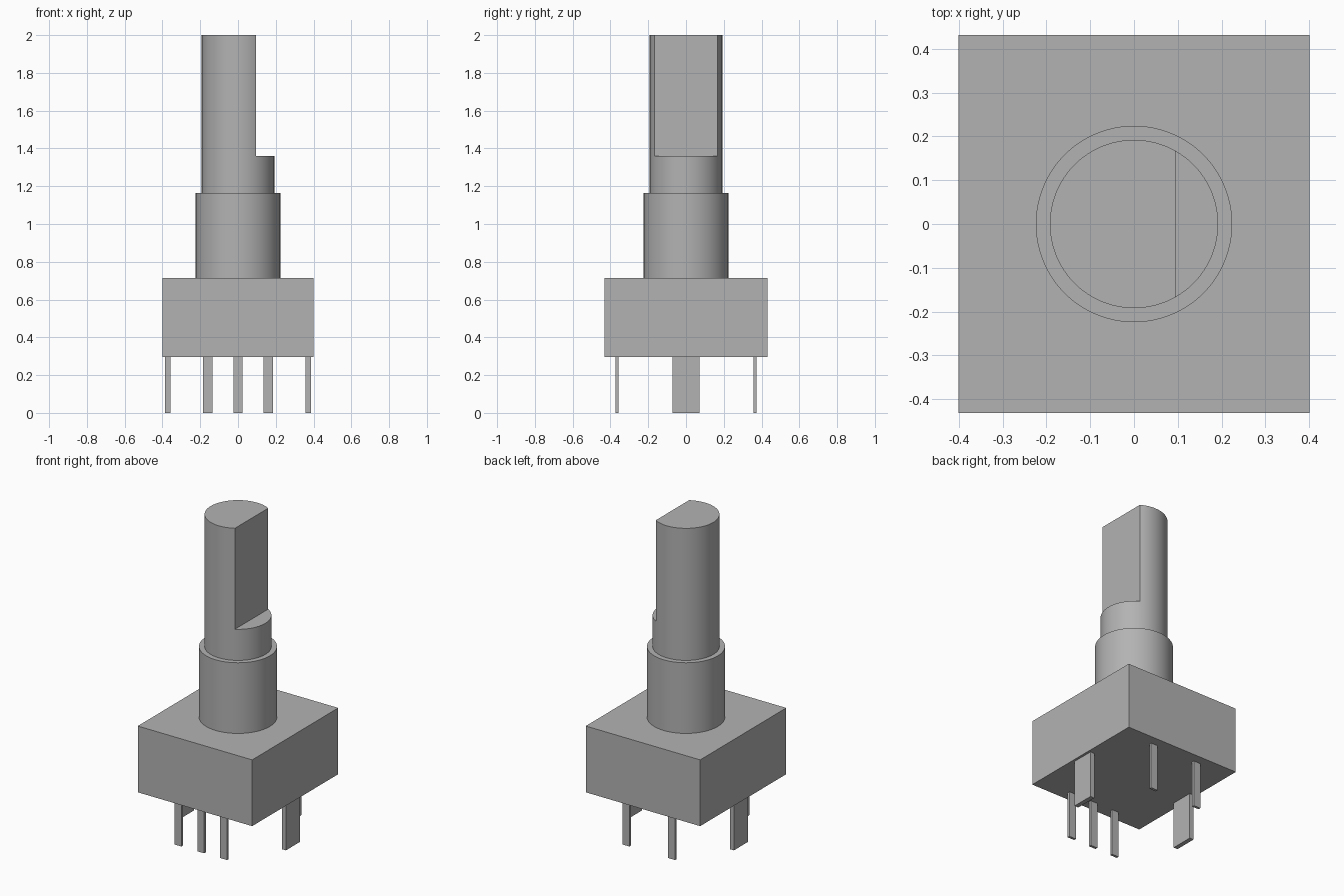
import bpy
import bmesh
import math
from mathutils import Matrix

old = bpy.data.objects.get("Cube")
if old:
    bpy.data.objects.remove(old, do_unlink=True)

grey = bpy.data.materials.new("plain grey")
grey.use_nodes = True
colour = (0.45, 0.45, 0.45, 1)
grey.diffuse_color = colour
grey.node_tree.nodes["Principled BSDF"].inputs["Base Color"].default_value = colour


def finish(name, bm):
    mesh = bpy.data.meshes.new(name)
    bm.to_mesh(mesh)
    bm.free()
    mesh.materials.append(grey)
    obj = bpy.data.objects.new(name, mesh)
    bpy.context.collection.objects.link(obj)
    return obj


def box(name, x, y, size_x, size_y, z0, z1):
    bm = bmesh.new()
    place = Matrix.Translation((x, y, (z0 + z1) / 2)) @ Matrix.Diagonal((size_x, size_y, z1 - z0, 1))
    bmesh.ops.create_cube(bm, size=1, matrix=place)
    return finish(name, bm)


def cylinder(name, radius, z0, z1):
    bm = bmesh.new()
    bmesh.ops.create_cone(bm, cap_ends=True, segments=96, radius1=radius, radius2=radius,
                          depth=z1 - z0, matrix=Matrix.Translation((0, 0, (z0 + z1) / 2)))
    return finish(name, bm)


def smooth(obj):
    bpy.ops.object.select_all(action='DESELECT')
    obj.select_set(True)
    bpy.context.view_layer.objects.active = obj
    bpy.ops.object.shade_smooth_by_angle(angle=math.radians(30))


BODY_BOTTOM, BODY_TOP = 0.295, 0.715
BUSHING_TOP, FLAT_BOTTOM, FLAT_X = 1.163, 1.36, 0.095

# Housing and threaded-style collar
box("housing", 0, 0, 0.802, 0.862, BODY_BOTTOM, BODY_TOP)
smooth(cylinder("bushing", 0.224, BODY_TOP, BUSHING_TOP))

# Shaft with a flat cut into its upper part
shaft = cylinder("shaft", 0.192, BUSHING_TOP, 2)
cutter = box("flat_cutter", FLAT_X + 0.2, 0, 0.4, 1, FLAT_BOTTOM, 2.2)
cutter.hide_render = True
cut = shaft.modifiers.new("flat", 'BOOLEAN')
cut.operation = 'DIFFERENCE'
cut.solver = 'EXACT'
cut.object = cutter
bpy.context.view_layer.objects.active = shaft
bpy.ops.object.modifier_apply(modifier=cut.name)
bpy.data.objects.remove(cutter, do_unlink=True)
smooth(shaft)

# Signal pins at the front and switch pins at the back
for side, x in (("right", -0.16), ("middle", 0), ("left", 0.16)):
    box(f"front_pin_{side}", x, -0.365, 0.048, 0.016, 0, BODY_BOTTOM)
    if x:
        box(f"back_pin_{side}", x, 0.365, 0.048, 0.016, 0, BODY_BOTTOM)

# Wide mounting tabs
for side, sign in (("right", -1), ("left", 1)):
    box(f"mounting_tab_{side}", sign * 0.372, 0, 0.028, 0.143, 0, BODY_BOTTOM)
